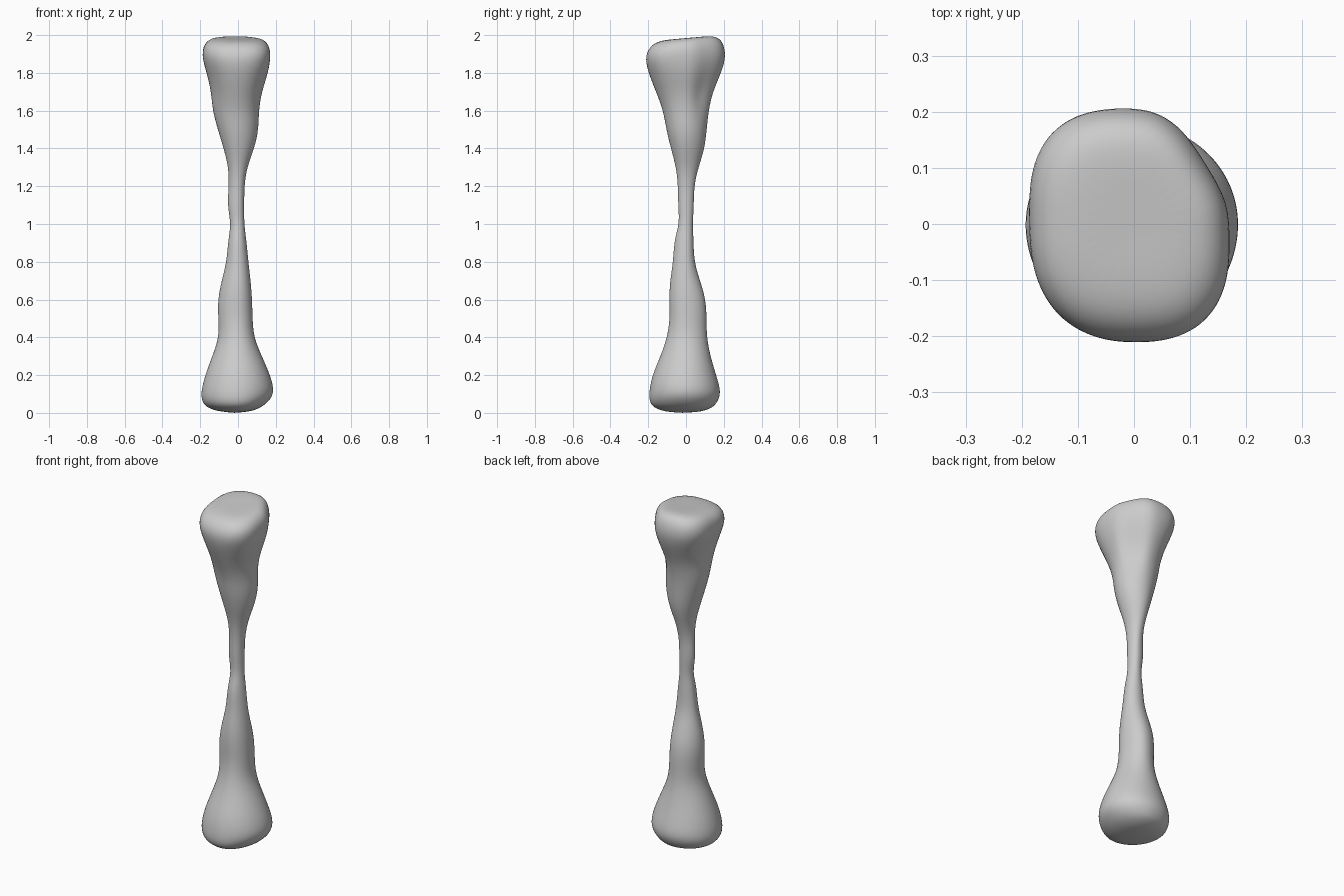
import bpy, bmesh, math

# Bone silhouette: z, left (-x), right (+x), front (-y), back (+y)
ROWS = [
    (0.005, .07, .04, .09, .06), (0.012, .12, .08, .13, .10),
    (0.03, .168, .125, .175, .145), (0.06, .192, .163, .195, .168),
    (0.11, .198, .196, .197, .188), (0.2, .175, .172, .18, .16),
    (0.3, .137, .127, .135, .13), (0.4, .1, .083, .1, .11),
    (0.5, .105, .077, .085, .11), (0.6, .108, .075, .09, .106),
    (0.7, .087, .067, .085, .075), (0.8, .06, .055, .068, .042),
    (0.92, .052, .044, .063, .04), (1.0, .036, .032, .034, .035),
    (1.1, .058, .033, .042, .042), (1.2, .048, .033, .042, .042),
    (1.3, .05, .047, .052, .066), (1.4, .076, .087, .08, .1),
    (1.5, .107, .11, .105, .11), (1.6, .136, .11, .12, .12),
    (1.7, .142, .126, .16, .142), (1.8, .166, .16, .2, .188),
    (1.88, .19, .172, .217, .212), (1.94, .185, .168, .2, .2),
    (1.975, .155, .14, .165, .17), (1.985, .1, .1, .11, .12),
]
SEG = 32


def bump(z, centre, width):
    return math.exp(-((z - centre) / width) ** 2)


def ring_point(row, i):
    z, left, right, front, back = row
    a = 2 * math.pi * i / SEG
    c, s = math.cos(a), math.sin(a)
    rx = right if c > 0 else left
    ry = back if s > 0 else front
    n = 2 + 0.5 * bump(z, 1.95, .15)          # squarer section on the head
    r = (abs(c / rx) ** n + abs(s / ry) ** n) ** (-1 / n)
    diag = math.sin(2 * a) ** 2
    if c > 0 and s > 0:                       # hollow on the back right corner
        r *= 1 - diag * (.14 * bump(z, 1.95, .12) + .2 * bump(z, 1.72, .12))
    elif c * s < 0:
        r *= 1 + .06 * diag * bump(z, 1.9, .12)
    x, y = r * c, r * s
    tilt = max(0, min(1, (z - 1.85) / .12))   # top leans up to the back
    return x, y, z + .09 * tilt * y


bm = bmesh.new()
rings = [[bm.verts.new(ring_point(r, i)) for i in range(SEG)] for r in ROWS]
for lo, hi in zip(rings, rings[1:]):
    for i in range(SEG):
        j = (i + 1) % SEG
        bm.faces.new((lo[i], lo[j], hi[j], hi[i]))

# End caps
bottom = bm.verts.new((-.02, -.02, 0))
top = bm.verts.new((0, 0, 1.983))
for i in range(SEG):
    j = (i + 1) % SEG
    bm.faces.new((rings[0][j], rings[0][i], bottom))
    bm.faces.new((rings[-1][i], rings[-1][j], top))
bmesh.ops.recalc_face_normals(bm, faces=bm.faces)
for f in bm.faces:
    f.smooth = True

mesh = bpy.data.meshes.new("bone")
bm.to_mesh(mesh)
bm.free()
bone = bpy.data.objects.new("bone", mesh)
bpy.context.collection.objects.link(bone)
mod = bone.modifiers.new("smooth", 'SUBSURF')
mod.levels = mod.render_levels = 2
